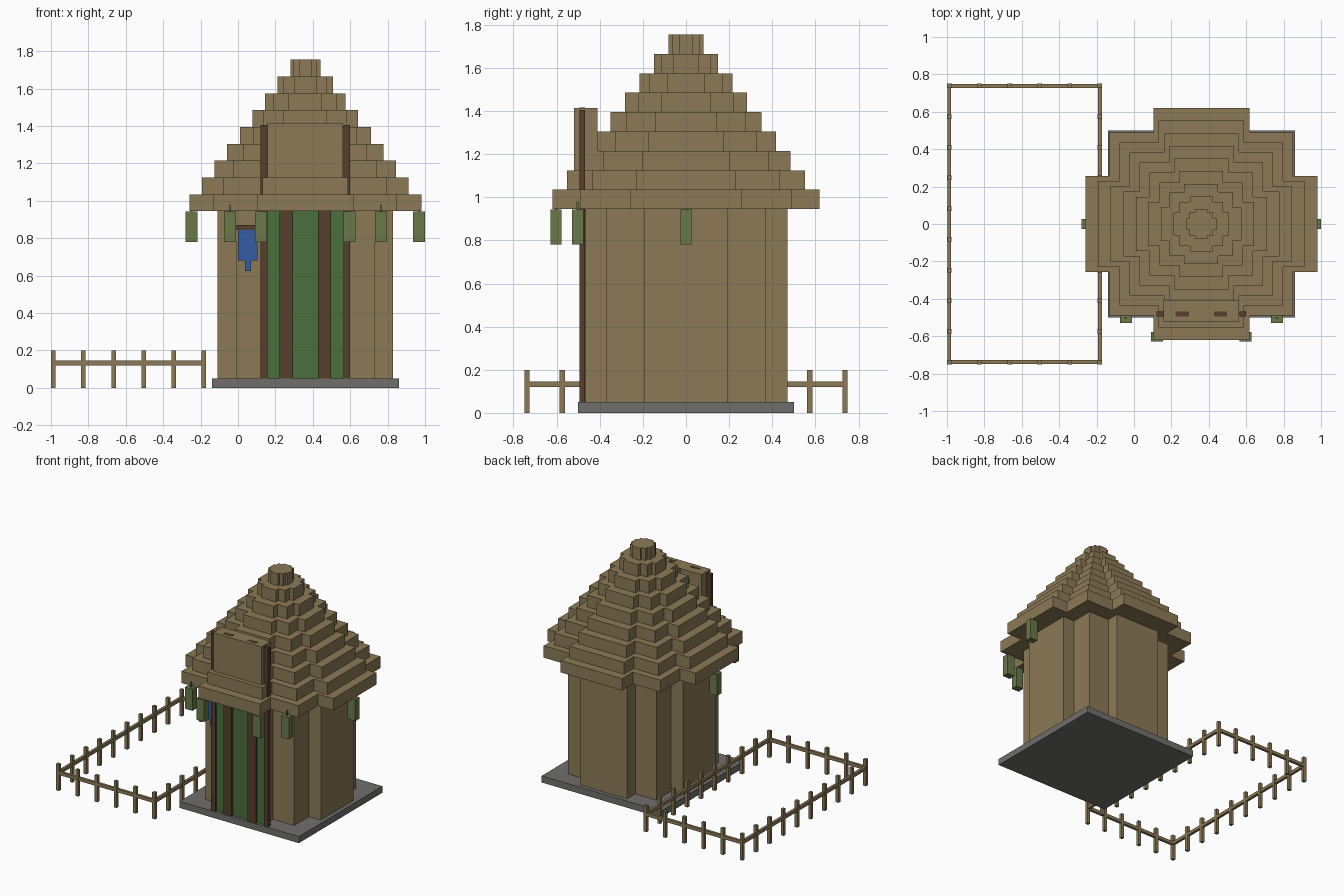
import bpy, bmesh
from mathutils import Vector

if "Cube" in bpy.data.objects:
    bpy.data.objects.remove(bpy.data.objects["Cube"], do_unlink=True)

CX = 0.36  # house centre on x


def srgb(r, g, b):
    conv = lambda c: c / 12.92 if c <= 0.04045 else ((c + 0.055) / 1.055) ** 2.4
    return tuple(conv(v / 255) for v in (r, g, b)) + (1.0,)


def material(name, *rgb):
    m = bpy.data.materials.new(name)
    m.use_nodes = True
    col = srgb(*rgb)
    m.diffuse_color = col
    bsdf = m.node_tree.nodes["Principled BSDF"]
    bsdf.inputs["Base Color"].default_value = col
    bsdf.inputs["Roughness"].default_value = 0.9
    return m


STRAW = material("straw tan", 140, 122, 86)
STONE = material("stone grey", 112, 111, 108)
WOOD = material("dark wood", 86, 63, 44)
GREEN = material("door green", 74, 112, 60)
BLUE = material("banner blue", 52, 92, 165)
OLIVE = material("lantern olive", 106, 121, 73)


def finish(name, bm, mat):
    bmesh.ops.recalc_face_normals(bm, faces=bm.faces)
    me = bpy.data.meshes.new(name)
    bm.to_mesh(me)
    bm.free()
    me.materials.append(mat)
    ob = bpy.data.objects.new(name, me)
    bpy.context.collection.objects.link(ob)
    return ob


def boxes(name, mat, *spans):
    """One object of boxes, each (x0, x1, y0, y1, z0, z1)."""
    bm = bmesh.new()
    for x0, x1, y0, y1, z0, z1 in spans:
        vs = bmesh.ops.create_cube(bm, size=1)["verts"]
        for v in vs:
            v.co = Vector(((x0 + x1) / 2 + v.co.x * (x1 - x0),
                           (y0 + y1) / 2 + v.co.y * (y1 - y0),
                           (z0 + z1) / 2 + v.co.z * (z1 - z0)))
    return finish(name, bm, mat)


def stepped_round(name, mat, r, z0, z1):
    """Prism whose outline is a blocky circle of radius r."""
    q, t = r * 0.79, r * 0.414
    quarter = [(r, t), (q, t), (q, q), (t, q), (t, r)]
    outline = []
    for _ in range(4):
        outline += quarter
        quarter = [(-y, x) for x, y in quarter]
    bm = bmesh.new()
    base = bm.faces.new([bm.verts.new((CX + x, y, z0)) for x, y in outline])
    top = bmesh.ops.extrude_face_region(bm, geom=[base], use_keep_orig=True)["geom"]
    bmesh.ops.translate(bm, vec=(0, 0, z1 - z0),
                        verts=[g for g in top if isinstance(g, bmesh.types.BMVert)])
    return finish(name, bm, mat)


# Base slab and walls
boxes("base_slab", STONE, (CX - 0.5, CX + 0.5, -0.5, 0.5, 0, 0.05))
stepped_round("walls", STRAW, 0.47, 0.05, 0.945)

# Thatched roof in nine shrinking tiers
for i in range(9):
    z = 0.945 + 0.09 * i
    stepped_round(f"roof_tier_{i + 1}", STRAW, 0.62 - 0.0675 * i, z, z + 0.09)

# Dormer over the door
boxes("dormer", STRAW, (0.157, 0.562, -0.52, -0.41, 1.03, 1.415))

# Door panel and its posts, which run up through the dormer
boxes("door_panel", GREEN, (0.157, 0.563, -0.48, -0.465, 0.05, 0.945))
for side, s in (("right", -1), ("left", 1)):
    for part, near, far, top in (("outer", 0.203, 0.24, 1.405),
                                 ("inner", 0.067, 0.137, 1.417)):
        x0, x1 = sorted((CX + s * near, CX + s * far))
        boxes(f"{side}_{part}_door_post", WOOD, (x0, x1, -0.495, -0.468, 0.05, top))

# Hanging banner beside the door
boxes("banner_rail", WOOD, (-0.01, 0.12, -0.392, -0.368, 0.845, 0.87))
boxes("banner", BLUE,
      (0.0, 0.105, -0.388, -0.372, 0.68, 0.845),
      (0.038, 0.07, -0.388, -0.372, 0.625, 0.68))

# Lanterns under the eaves, each with a short hanging stem
for side, s in (("right", -1), ("left", 1)):
    for part, dx, y in (("door", 0.236, -0.603), ("corner", 0.404, -0.502),
                        ("side", 0.608, 0.0)):
        x = CX + s * dx
        boxes(f"{side}_{part}_lantern", OLIVE,
              (x - 0.032, x + 0.032, y - 0.026, y + 0.026, 0.78, 0.943),
              (x - 0.004, x + 0.004, y - 0.006, y + 0.006, 0.943, 0.98))

# Fenced yard: posts around a rectangle, joined by one rail
FX0, FX1, FY, H = -0.988, -0.182, 0.738, 0.012
spots = set()
for i in range(6):
    x = FX0 + (FX1 - FX0) * i / 5
    spots |= {(round(x, 4), -FY), (round(x, 4), FY)}
for i in range(10):
    y = round(-FY + 2 * FY * i / 9, 4)
    spots |= {(FX0, y), (FX1, y)}
boxes("fence_posts", STRAW,
      *[(x - H, x + H, y - H, y + H, 0, 0.2) for x, y in sorted(spots)])
R = 0.010
boxes("fence_rails", STRAW,
      *[(FX0, FX1, y - R, y + R, 0.12, 0.145) for y in (-FY, FY)],
      *[(x - R, x + R, -FY, FY, 0.12, 0.145) for x in (FX0, FX1)])
